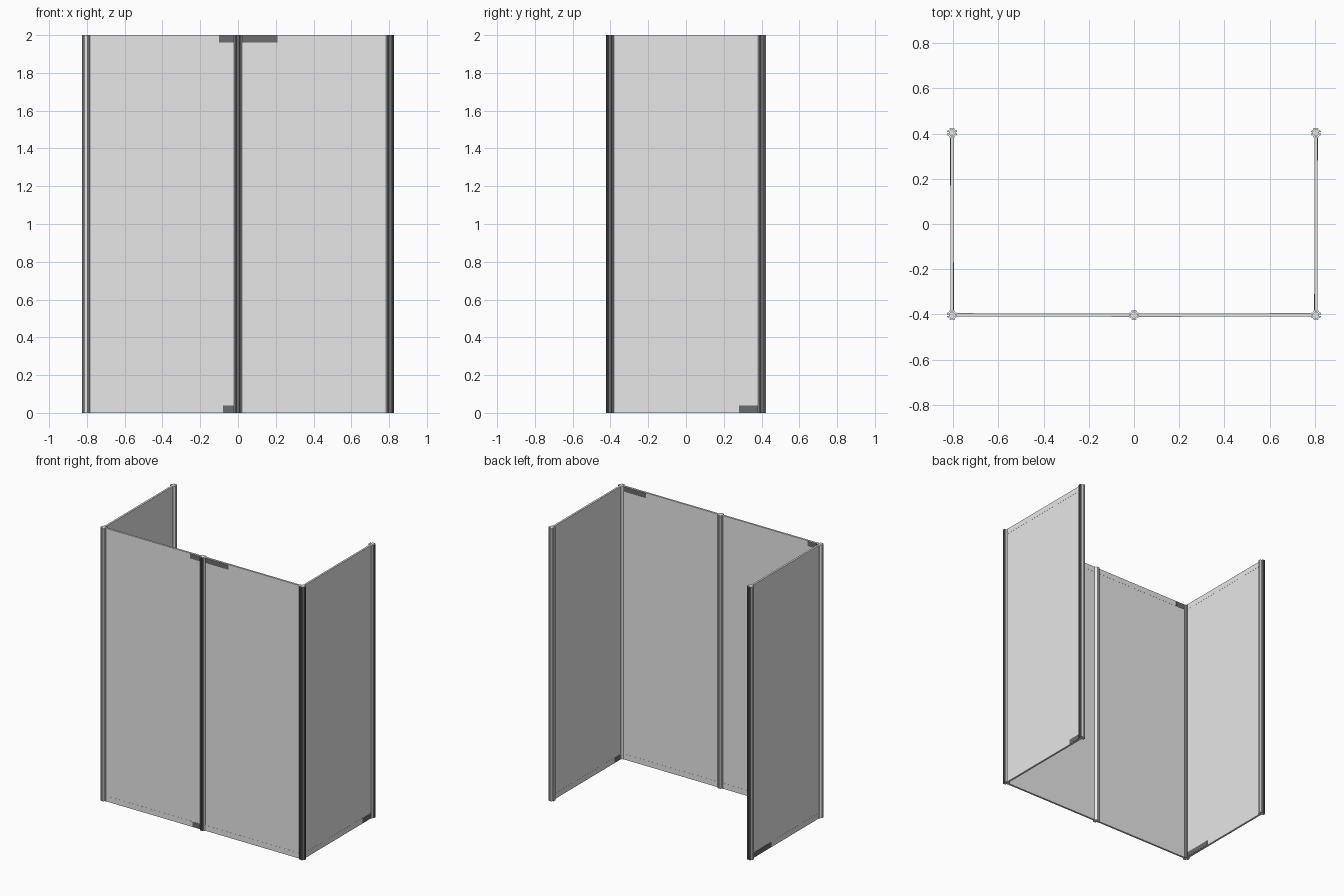
import bpy, bmesh
from math import pi
from mathutils import Vector, Matrix

if "Cube" in bpy.data.objects:
    bpy.data.objects.remove(bpy.data.objects["Cube"])

X, Y, H = 0.805, 0.403, 2.0      # post centres and height
R = 0.0215                       # post half width across flats


def material(name, v):
    m = bpy.data.materials.new(name)
    m.diffuse_color = (v, v, v, 1)
    m.use_nodes = True
    m.node_tree.nodes["Principled BSDF"].inputs["Base Color"].default_value = m.diffuse_color
    return m


light = material("light_grey", 0.8)
dark = material("dark_grey", 0.15)


def finish(bm, name, *mats):
    bmesh.ops.recalc_face_normals(bm, faces=bm.faces)
    me = bpy.data.meshes.new(name)
    bm.to_mesh(me)
    bm.free()
    for m in mats:
        me.materials.append(m)
    ob = bpy.data.objects.new(name, me)
    bpy.context.collection.objects.link(ob)
    return ob


def post(name, x, y, dark_dirs):
    # eight-sided extrusion with a slot in the middle of each side
    bm = bmesh.new()
    side = R * 0.4
    slot = [(R, -side), (R, -0.003), (R - 0.007, -0.003),
            (R - 0.007, 0.003), (R, 0.003)]
    verts = []
    for i in range(8):
        turn = Matrix.Rotation(i * pi / 4, 3, 'Z')
        for a, b in slot:
            verts.append(bm.verts.new(turn @ Vector((a, b, 0))))
    face = bm.faces.new(verts)
    ext = bmesh.ops.extrude_face_region(bm, geom=[face], use_keep_orig=True)
    top = [g for g in ext["geom"] if isinstance(g, bmesh.types.BMVert)]
    bmesh.ops.translate(bm, verts=top, vec=(0, 0, H))
    # dark strips on the sides that face the given directions
    for f in bm.faces:
        c = f.calc_center_median()
        c.z = 0
        if len(f.verts) == 4 and any(c.normalized().dot(Vector((*d, 0)).normalized()) > 0.6
                                     for d in dark_dirs):
            f.material_index = 1
    ob = finish(bm, name, light, dark)
    ob.location = (x, y, 0)


def box(name, lo, hi, mat):
    lo, hi = Vector(lo), Vector(hi)
    bm = bmesh.new()
    bmesh.ops.create_cube(bm, size=1)
    bmesh.ops.scale(bm, vec=hi - lo, verts=bm.verts)
    finish(bm, name, mat).location = (lo + hi) / 2


def wall_bar(name, a, b, thick, z0, z1):
    # upright box running from point a to point b
    e, t = R - 0.004, thick / 2
    x0, x1 = sorted((a[0], b[0]))
    y0, y1 = sorted((a[1], b[1]))
    if x1 > x0:
        box(name, (x0 + e, y0 - t, z0), (x1 - e, y0 + t, z1), light)
    else:
        box(name, (x0 - t, y0 + e, z0), (x0 + t, y1 - e, z1), light)


# posts, in order along the U-shaped wall
points = [(-X, Y), (-X, -Y), (0, -Y), (X, -Y), (X, Y)]
dark_sides = [[(0, 1)], [(1, 1)], [(0, -1)], [(0, -1), (1, 0)], [(1, 0)]]
for i, (p, d) in enumerate(zip(points, dark_sides)):
    post(f"post_{i + 1}", *p, d)

# panels held between top and bottom rails
for i, (a, b) in enumerate(zip(points, points[1:])):
    wall_bar(f"panel_{i + 1}", a, b, 0.0125, 0.036, H - 0.036)
    wall_bar(f"bottom_rail_{i + 1}", a, b, 0.014, 0, 0.04)
    wall_bar(f"top_rail_{i + 1}", a, b, 0.014, H - 0.04, H)

# thin dark plates on the rails: (face offset along x or y, span, base height)
t = 0.0075
for k, (c, u0, u1, z) in enumerate([(-Y - t, -0.10, -0.02, 1.962), (-Y - t, 0.02, 0.21, 1.962),
                                    (-Y - t, -0.08, -0.02, 0.002), (-Y + t, 0.6, 0.78, 1.962),
                                    (-Y + t, -0.78, -0.71, 1.962)]):
    box(f"back_rail_plate_{k}", (u0, c - 0.001, z), (u1, c + 0.001, z + 0.036), dark)
for k, (c, u0, u1) in enumerate([(X + t, 0.28, 0.38), (X - t, -0.38, -0.31),
                                 (-X - t, 0.17, 0.38), (-X + t, -0.38, -0.17)]):
    box(f"side_rail_plate_{k}", (c - 0.001, u0, 0.002), (c + 0.001, u1, 0.038), dark)
